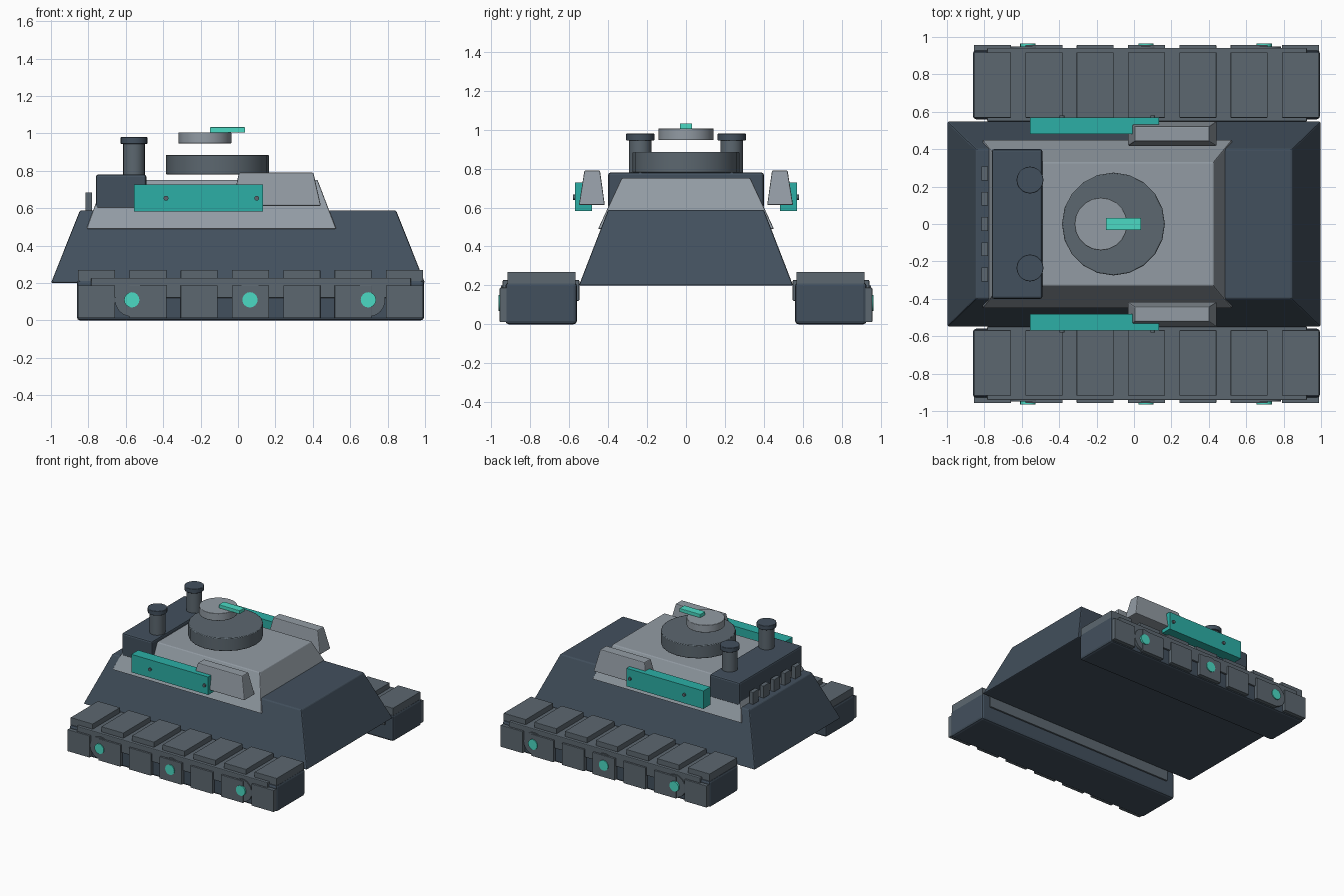
import bpy, bmesh, math

if "Cube" in bpy.data.objects:
    bpy.data.objects.remove(bpy.data.objects["Cube"])


def material(name, rgb):
    m = bpy.data.materials.new(name)
    m.diffuse_color = (*rgb, 1)
    m.use_nodes = True
    m.node_tree.nodes["Principled BSDF"].inputs["Base Color"].default_value = m.diffuse_color
    return m


DARK = material("dark_slate", (0.055, 0.08, 0.11))
MID = material("mid_grey", (0.107, 0.136, 0.16))
LIGHT = material("light_grey", (0.29, 0.33, 0.37))
TEAL = material("teal", (0.025, 0.43, 0.38))
BRIGHT = material("bright_teal", (0.07, 0.70, 0.55))


def finish(name, bm, mat, bevel=0):
    bmesh.ops.recalc_face_normals(bm, faces=bm.faces)
    me = bpy.data.meshes.new(name)
    bm.to_mesh(me)
    bm.free()
    me.materials.append(mat)
    ob = bpy.data.objects.new(name, me)
    bpy.context.collection.objects.link(ob)
    if bevel:
        mod = ob.modifiers.new("bevel", "BEVEL")
        mod.width, mod.segments = bevel, 2
    return ob


def frustum(name, bottom, top, z, mat, bevel=0):
    """Box between two rectangles (x0, x1, y0, y1) at heights z."""
    bm = bmesh.new()
    rings = []
    for (x0, x1, y0, y1), h in zip((bottom, top), z):
        rings.append([bm.verts.new((x, y, h)) for x, y in
                      ((x0, y0), (x1, y0), (x1, y1), (x0, y1))])
    a, b = rings
    bm.faces.new(a)
    bm.faces.new(b)
    for i in range(4):
        j = (i + 1) % 4
        bm.faces.new((a[i], a[j], b[j], b[i]))
    return finish(name, bm, mat, bevel)


def box(name, x, y, z, mat, bevel=0):
    r = (*x, *sorted(y))
    return frustum(name, r, r, z, mat, bevel)


def cylinder(name, centre, radius, depth, mat, sides=24, sideways=False, bevel=0):
    bm = bmesh.new()
    bmesh.ops.create_cone(bm, cap_ends=True, segments=sides, radius1=radius,
                          radius2=radius, depth=depth)
    ob = finish(name, bm, mat, bevel)
    ob.location = centre
    if sideways:
        ob.rotation_euler.x = math.pi / 2
    bpy.ops.object.select_all(action="DESELECT")
    ob.select_set(True)
    bpy.context.view_layer.objects.active = ob
    bpy.ops.object.shade_smooth_by_angle(angle=math.radians(35))
    return ob


# Hull and superstructure
frustum("hull", (-1, 1, -0.55, 0.55), (-0.845, 0.845, -0.40, 0.40), (0.2, 0.588), DARK, 0.008)
frustum("superstructure", (-0.81, 0.525, -0.452, 0.452), (-0.715, 0.425, -0.33, 0.33),
        (0.49, 0.752), LIGHT, 0.006)

# Engine block with rear vents
box("engine_block", (-0.76, -0.49), (-0.4, 0.4), (0.595, 0.78), DARK, 0.012)
for i in range(5):
    y = (i - 2) * 0.135
    box("rear_vent", (-0.815, -0.78), (y - 0.037, y + 0.037), (0.58, 0.685), MID, 0.003)

# Floating turret ring, hatch and sight
cylinder("turret_ring", (-0.11, 0, 0.833), 0.275, 0.105, MID, 20, bevel=0.005)
cylinder("hatch", (-0.177, 0, 0.976), 0.141, 0.06, LIGHT, 20, bevel=0.003)
box("sight", (-0.15, 0.037), (-0.032, 0.032), (1.004, 1.033), BRIGHT, 0.003)

for s in (-1, 1):
    # Exhaust stacks
    cylinder("exhaust_stack", (-0.556, s * 0.235, 0.86), 0.058, 0.18, MID, 20)
    cylinder("exhaust_cap", (-0.556, s * 0.235, 0.962), 0.072, 0.036, DARK, 20, bevel=0.003)

    # Side panels with bolts, and tapered pods
    box("side_panel", (-0.555, 0.133), (s * 0.482, s * 0.57), (0.583, 0.728), TEAL)
    for x in (-0.385, 0.10):
        cylinder("panel_bolt", (x, s * 0.57, 0.653), 0.013, 0.022, MID, 12, True)
    yb, yt = sorted((s * 0.417, s * 0.55)), sorted((s * 0.442, s * 0.522))
    frustum("side_pod", (-0.033, 0.443, *yb), (0.005, 0.403, *yt), (0.613, 0.79), LIGHT, 0.006)

    # Track body with the inner belt
    box("track_body", (-0.862, 0.995), (s * 0.56, s * 0.928), (0, 0.215), DARK, 0.018)
    box("track_belt", (-0.785, 0.925), (s * 0.548, s * 0.942), (0.12, 0.228), MID, 0.006)

    # Track pads on top and on the outer side
    for i in range(7):
        x = -0.756 + i * 0.2743
        box("top_pad", (x - 0.099, x + 0.099), (s * 0.568, s * 0.918), (0.2, 0.27), MID, 0.003)
        box("side_pad", (x - 0.099, x + 0.099), (s * 0.91, s * 0.957), (0.012, 0.188), MID, 0.003)

    # Road wheels with hubs
    for x in (-0.568, 0.064, 0.697):
        cylinder("road_wheel", (x, s * 0.92, 0.11), 0.09, 0.06, MID, 24, True)
        cylinder("wheel_hub", (x, s * 0.94, 0.11), 0.041, 0.048, BRIGHT, 16, True)
